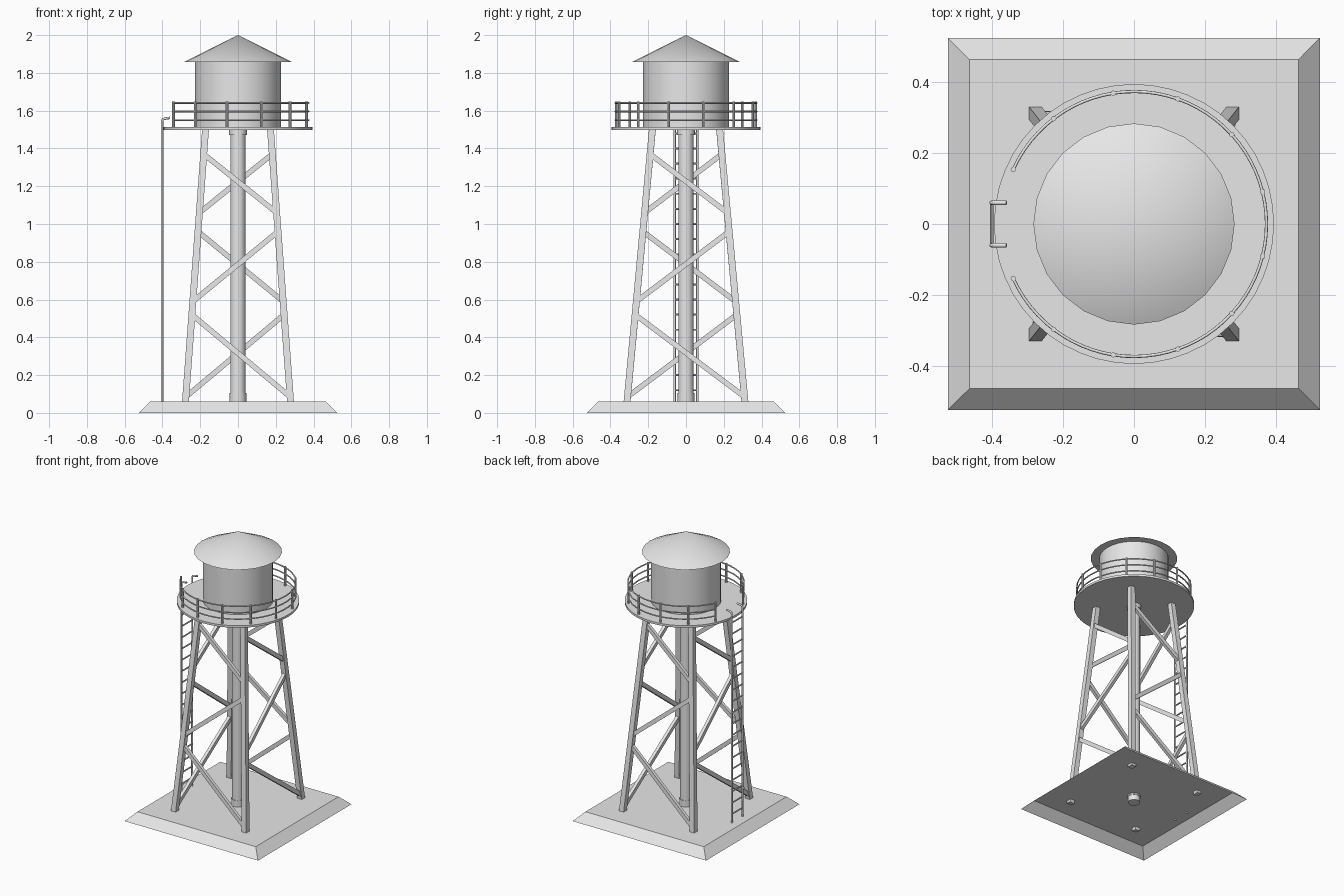
import bpy, bmesh, math
from mathutils import Vector, Matrix

cube = bpy.data.objects.get("Cube")
if cube:
    bpy.data.objects.remove(cube, do_unlink=True)

grey = bpy.data.materials.new("light_grey")
grey.use_nodes = True
grey.diffuse_color = (0.8, 0.8, 0.8, 1)
grey.node_tree.nodes["Principled BSDF"].inputs["Base Color"].default_value = (0.8, 0.8, 0.8, 1)


def finish(name, bm, smooth=False):
    """Turn a bmesh into a named grey object."""
    mesh = bpy.data.meshes.new(name)
    bmesh.ops.recalc_face_normals(bm, faces=bm.faces)
    bm.to_mesh(mesh)
    bm.free()
    mesh.materials.append(grey)
    obj = bpy.data.objects.new(name, mesh)
    bpy.context.collection.objects.link(obj)
    if smooth:
        bpy.ops.object.select_all(action="DESELECT")
        obj.select_set(True)
        bpy.context.view_layer.objects.active = obj
        bpy.ops.object.shade_smooth_by_angle(angle=math.radians(40))
    return obj


def add_cone(bm, r1, r2, z1, z2, sides):
    bmesh.ops.create_cone(bm, cap_ends=True, segments=sides, radius1=r1, radius2=r2,
                          depth=z2 - z1, matrix=Matrix.Translation((0, 0, (z1 + z2) / 2)))


def cylinder(name, r, z1, z2, sides=32):
    bm = bmesh.new()
    add_cone(bm, r, r, z1, z2, sides)
    return finish(name, bm, True)


def add_rod(bm, a, b, r, sides=8):
    """Round rod between two points."""
    a, b = Vector(a), Vector(b)
    turn = (b - a).to_track_quat("Z", "Y").to_matrix().to_4x4()
    bmesh.ops.create_cone(bm, cap_ends=True, segments=sides, radius1=r, radius2=r,
                          depth=(b - a).length,
                          matrix=Matrix.Translation((a + b) / 2) @ turn)


def add_beam(bm, a, b, side, width, depth):
    """Rectangular beam from a to b; depth runs along the side direction."""
    along = (b - a).normalized()
    out = (side - along * side.dot(along)).normalized()
    across = out.cross(along)
    frame = Matrix((across * width, out * depth, b - a)).transposed().to_4x4()
    bmesh.ops.create_cube(bm, size=1, matrix=Matrix.Translation((a + b) / 2) @ frame)


def tube(name, paths, r):
    """Round tube along each path of points."""
    curve = bpy.data.curves.new(name, "CURVE")
    curve.dimensions = "3D"
    curve.bevel_depth = r
    curve.bevel_resolution = 2
    curve.use_fill_caps = True
    for path in paths:
        spline = curve.splines.new("POLY")
        spline.points.add(len(path) - 1)
        for point, co in zip(spline.points, path):
            point.co = (*co, 1)
    curve.materials.append(grey)
    obj = bpy.data.objects.new(name, curve)
    bpy.context.collection.objects.link(obj)


# Sloped foundation slab, open underneath
bm = bmesh.new()
rings = [[bm.verts.new((sx * h, sy * h, z)) for sx, sy in ((-1, -1), (1, -1), (1, 1), (-1, 1))]
         for h, z in ((0.525, 0), (0.465, 0.06))]
for i in range(4):
    j = (i + 1) % 4
    bm.faces.new((rings[0][i], rings[0][j], rings[1][j], rings[1][i]))
bm.faces.new(rings[1])
foundation = finish("foundation", bm)

# Tank, roof and deck
cylinder("deck", 0.395, 1.498, 1.513, 48)
cylinder("tank", 0.227, 1.51, 1.865)
bm = bmesh.new()
add_cone(bm, 0.284, 0, 1.858, 2.0, 24)
finish("roof", bm, True)

# Central riser pipe with collars
cylinder("riser_pipe", 0.04, 0.012, 1.5, 24)
cylinder("riser_top_collar", 0.047, 1.47, 1.5, 24)
cylinder("riser_bottom_collar", 0.044, 0.05, 0.105, 24)

# Four inward leaning legs, listed anticlockwise from the front left corner of the plan
corners = ((-1, -1), (1, -1), (1, 1), (-1, 1))


def leg_point(corner, z):
    t = (z - 0.06) / 1.44
    sx, sy = corners[corner % 4]
    return Vector((sx * (0.278 - 0.106 * t), sy * (0.312 - 0.134 * t), z))


bm = bmesh.new()
for c in range(4):
    add_beam(bm, leg_point(c, 0.04), leg_point(c, 1.5), Vector((0, 1, 0)), 0.036, 0.036)
finish("legs", bm)

# Zigzag braces, the same on each side
bm = bmesh.new()
sides = (Vector((0, -1, 0)), Vector((1, 0, 0)), Vector((0, 1, 0)), Vector((-1, 0, 0)))
for c, side in enumerate(sides):
    for left_z, right_z in ((1.37, 1.06), (0.59, 0.96), (0.52, 0.085)):
        add_beam(bm, leg_point(c, left_z), leg_point(c + 1, right_z), side, 0.028, 0.022)
finish("braces", bm)

# Railing with a gap at the ladder
RAIL_R, RAIL_END = 0.374, math.radians(155.6)


def rail_point(t, z):
    angle = RAIL_END * (2 * t - 1)
    return (RAIL_R * math.cos(angle), RAIL_R * math.sin(angle), z)


bm = bmesh.new()
for i in range(12):
    add_rod(bm, rail_point(i / 11, 1.505), rail_point(i / 11, 1.648), 0.0075)
finish("railing_posts", bm, True)
tube("railing_rails", [[rail_point(i / 66, z) for i in range(67)] for z in (1.55, 1.596, 1.641)], 0.0045)

# Ladder with hooked rail tops
LADDER_X, LADDER_Y = -0.402, 0.06
tube("ladder_rails", [[(LADDER_X, y, 0.05), (LADDER_X, y, 1.545), (LADDER_X + 0.004, y, 1.554),
                       (LADDER_X + 0.015, y, 1.558), (LADDER_X + 0.042, y, 1.562)]
                      for y in (-LADDER_Y, LADDER_Y)], 0.0065)
bm = bmesh.new()
for i in range(18):
    z = 0.12 + 0.08 * i
    add_rod(bm, (LADDER_X, -LADDER_Y, z), (LADDER_X, LADDER_Y, z), 0.005)
finish("ladder_rungs", bm, True)
